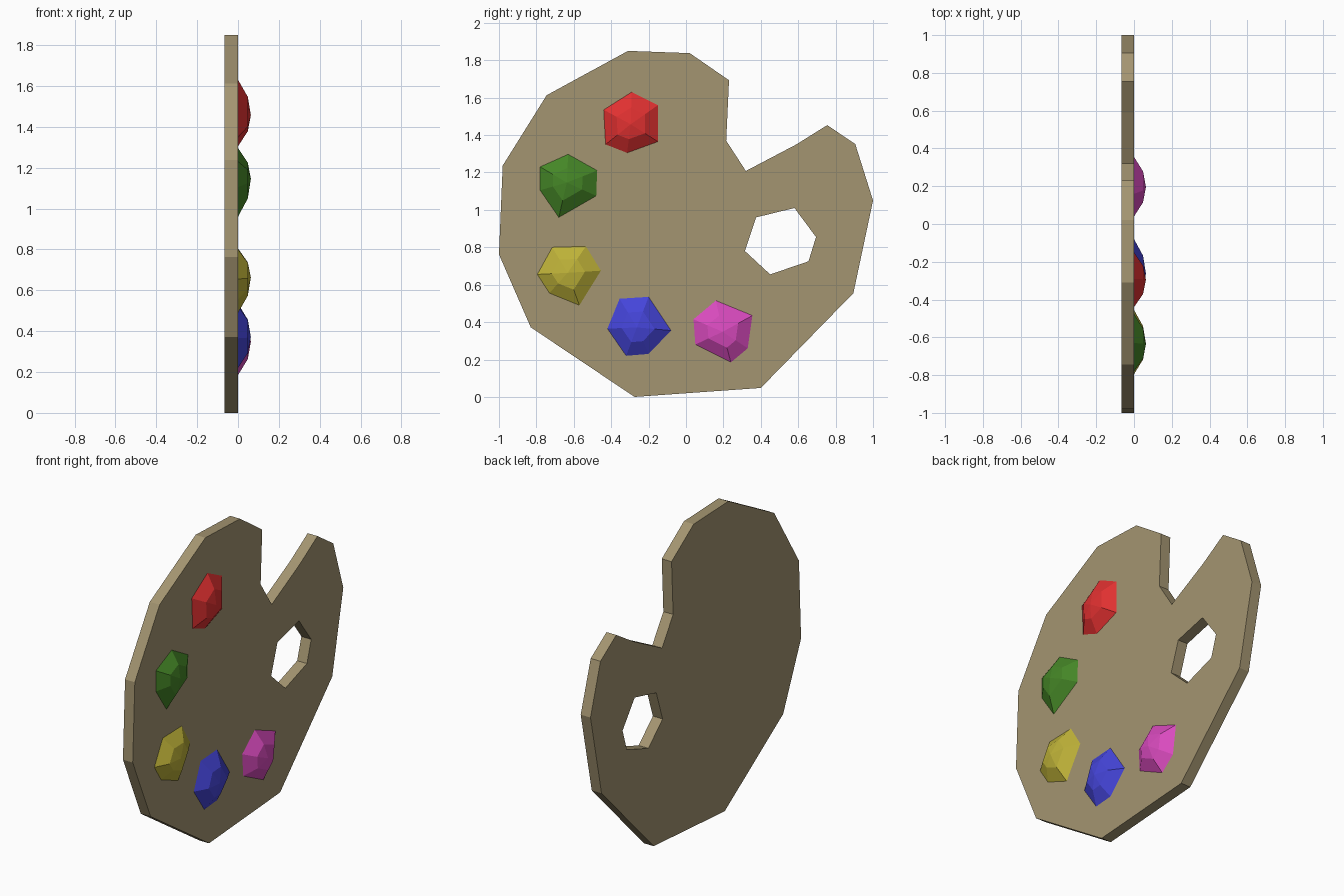
import bpy, bmesh
from mathutils import Vector

if "Cube" in bpy.data.objects:
    bpy.data.objects.remove(bpy.data.objects["Cube"])

THICK = 0.065   # board thickness, its painted face lies on x = 0
PEAK = 0.063    # height of the paint blobs


def finish(bm, name, color):
    bmesh.ops.recalc_face_normals(bm, faces=bm.faces[:])
    mesh = bpy.data.meshes.new(name)
    bm.to_mesh(mesh)
    bm.free()
    mat = bpy.data.materials.new(name + "_color")
    mat.diffuse_color = (*color, 1)
    mat.use_nodes = True
    mat.node_tree.nodes["Principled BSDF"].inputs["Base Color"].default_value = mat.diffuse_color
    mesh.materials.append(mat)
    obj = bpy.data.objects.new(name, mesh)
    bpy.context.collection.objects.link(obj)
    return obj


def ring(bm, points, x=0.0):
    return [bm.verts.new((x, y, z)) for y, z in points]


# Board: outline with a thumb hole, filled and extruded
outline = [(-0.31, 1.85), (0.02, 1.838), (0.23, 1.693), (0.215, 1.37), (0.32, 1.208),
           (0.59, 1.35), (0.755, 1.453), (0.905, 1.352), (1.0, 1.05), (0.895, 0.555),
           (0.40, 0.048), (-0.275, 0.0), (-0.83, 0.372), (-1.0, 0.762),
           (-0.98, 1.237), (-0.745, 1.613)]
thumb_hole = [(0.375, 0.96), (0.58, 1.01), (0.695, 0.855),
              (0.655, 0.725), (0.45, 0.655), (0.315, 0.78)]

bm = bmesh.new()
for loop in (outline, thumb_hole):
    vs = ring(bm, loop)
    for a, b in zip(vs, vs[1:] + vs[:1]):
        bm.edges.new((a, b))
bmesh.ops.triangle_fill(bm, edges=bm.edges[:], use_beauty=True, normal=(1, 0, 0))
ext = bmesh.ops.extrude_face_region(bm, geom=bm.faces[:], use_keep_orig=True)
back = [g for g in ext["geom"] if isinstance(g, bmesh.types.BMVert)]
bmesh.ops.translate(bm, verts=back, vec=(-THICK, 0, 0))
finish(bm, "palette_board", (0.37, 0.30, 0.165))


# Paint blobs: low domes from a six-sided rim, a middle ring and an apex
def paint_blob(name, color, rim):
    bm = bmesh.new()
    c = sum((Vector(p) for p in rim), Vector((0, 0))) / len(rim)
    outer = ring(bm, rim)
    inner = ring(bm, [c + (Vector(p) - c) * 0.52 for p in rim], PEAK * 0.76)
    top = bm.verts.new((PEAK, c.x, c.y))
    n = len(rim)
    for i in range(n):
        j = (i + 1) % n
        bm.faces.new((outer[i], outer[j], inner[j], inner[i]))
        bm.faces.new((inner[i], inner[j], top))
    bm.faces.new(outer[::-1])
    finish(bm, name, color)


paint_blob("red_paint", (0.75, 0.03, 0.03),
           [(-0.29, 1.63), (-0.15, 1.56), (-0.15, 1.365),
            (-0.315, 1.305), (-0.43, 1.35), (-0.44, 1.535)])
paint_blob("green_paint", (0.06, 0.24, 0.02),
           [(-0.63, 1.297), (-0.475, 1.21), (-0.48, 1.075),
            (-0.68, 0.96), (-0.78, 1.105), (-0.78, 1.23)])
paint_blob("yellow_paint", (0.52, 0.45, 0.04),
           [(-0.535, 0.805), (-0.455, 0.675), (-0.57, 0.49),
            (-0.73, 0.555), (-0.795, 0.655), (-0.715, 0.80)])
paint_blob("blue_paint", (0.06, 0.06, 0.70),
           [(-0.20, 0.535), (-0.08, 0.355), (-0.20, 0.23),
            (-0.32, 0.22), (-0.42, 0.365), (-0.355, 0.525)])
paint_blob("pink_paint", (0.70, 0.07, 0.52),
           [(0.16, 0.515), (0.355, 0.435), (0.33, 0.26),
            (0.24, 0.185), (0.05, 0.28), (0.04, 0.415)])
